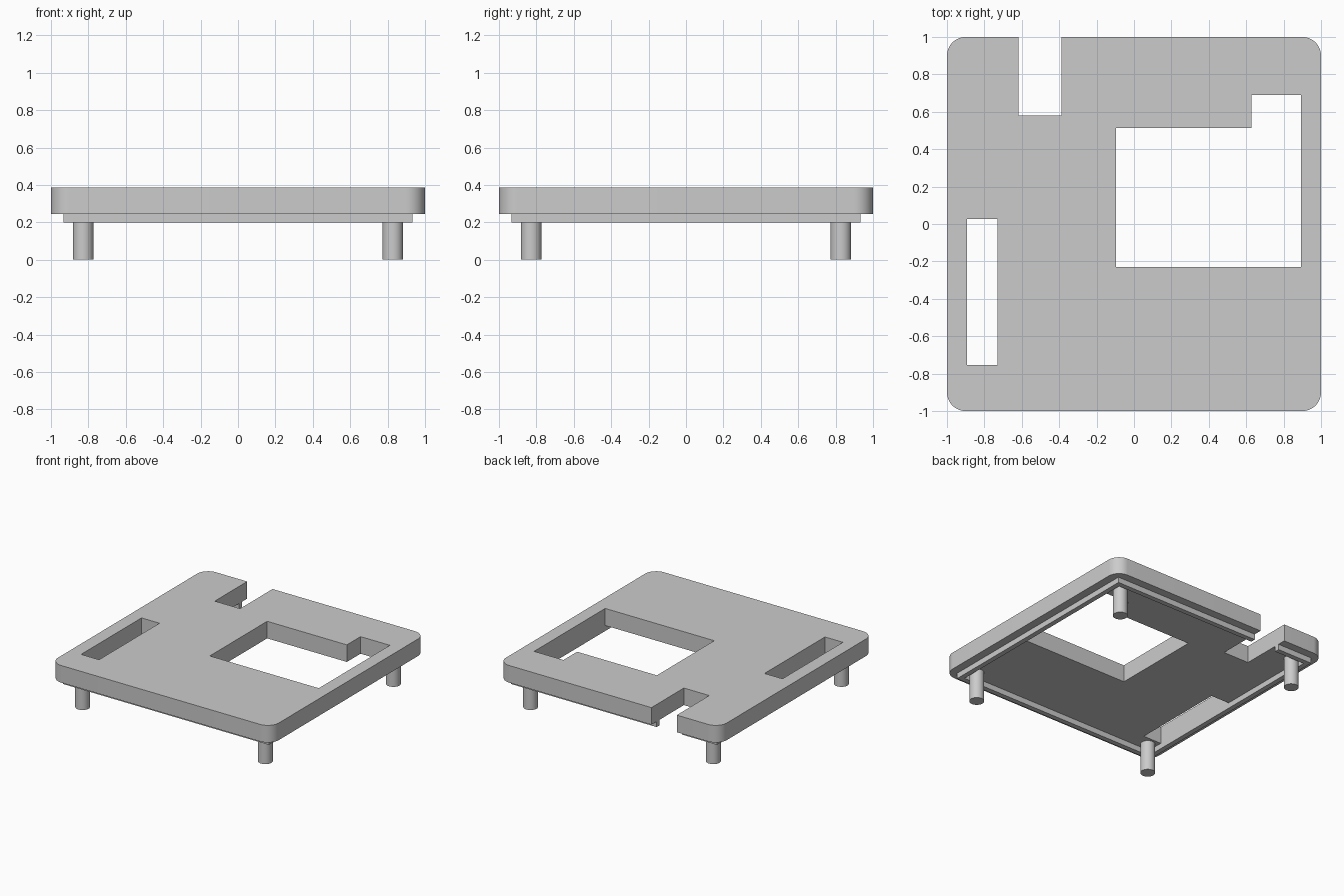
import bpy, bmesh, math

if "Cube" in bpy.data.objects:
    bpy.data.objects.remove(bpy.data.objects["Cube"], do_unlink=True)

PLATE_TOP, PLATE_BOTTOM, RIM_BOTTOM = 0.385, 0.245, 0.2

grey = bpy.data.materials.new("light_grey")
grey.use_nodes = True
grey.diffuse_color = (0.6, 0.6, 0.6, 1)
grey.node_tree.nodes["Principled BSDF"].inputs["Base Color"].default_value = (0.6, 0.6, 0.6, 1)


def prism(name, outline, z0, z1):
    """Extrude a counter-clockwise outline from z0 to z1."""
    bm = bmesh.new()
    base = bm.faces.new([bm.verts.new((x, y, z0)) for x, y in outline])
    top = bmesh.ops.extrude_face_region(bm, geom=[base], use_keep_orig=True)["geom"]
    verts = [v for v in top if isinstance(v, bmesh.types.BMVert)]
    bmesh.ops.translate(bm, verts=verts, vec=(0, 0, z1 - z0))
    bmesh.ops.recalc_face_normals(bm, faces=bm.faces)
    mesh = bpy.data.meshes.new(name)
    bm.to_mesh(mesh)
    bm.free()
    mesh.materials.append(grey)
    obj = bpy.data.objects.new(name, mesh)
    bpy.context.collection.objects.link(obj)
    return obj


def rect(x0, x1, y0, y1):
    return [(x0, y0), (x1, y0), (x1, y1), (x0, y1)]


def rounded_square(half, radius, steps=12):
    points = []
    for corner in range(4):
        mid = math.pi / 2 * corner + math.pi / 4
        cx = math.copysign(half - radius, math.cos(mid))
        cy = math.copysign(half - radius, math.sin(mid))
        for i in range(steps + 1):
            a = math.pi / 2 * (corner + i / steps)
            points.append((cx + radius * math.cos(a), cy + radius * math.sin(a)))
    return points


def select_only(obj):
    bpy.ops.object.select_all(action="DESELECT")
    obj.select_set(True)
    bpy.context.view_layer.objects.active = obj


def cut(obj, outline):
    """Cut an outline straight through an object."""
    cutter = prism("cutter", outline, -0.5, 1)
    cutter.hide_render = True
    mod = obj.modifiers.new("cut", "BOOLEAN")
    mod.operation, mod.solver, mod.object = "DIFFERENCE", "EXACT", cutter
    select_only(obj)
    bpy.ops.object.modifier_apply(modifier=mod.name)
    bpy.data.objects.remove(cutter, do_unlink=True)


def smooth(obj):
    select_only(obj)
    bpy.ops.object.shade_smooth_by_angle(angle=math.radians(30))


# Openings
notch = rect(-0.617, -0.387, 0.58, 1.2)
slot = rect(-0.893, -0.73, -0.755, 0.027)
window = [(-0.095, -0.23), (0.893, -0.23), (0.893, 0.69),
          (0.627, 0.69), (0.627, 0.513), (-0.095, 0.513)]

# Cover plate with rounded corners
plate = prism("cover_plate", rounded_square(1, 0.1), PLATE_BOTTOM, PLATE_TOP)
for opening in (notch, slot, window):
    cut(plate, opening)
smooth(plate)

# Thin square rim under the plate, interrupted by the notch
rim = prism("locating_rim", rect(-0.933, 0.933, -0.933, 0.933), RIM_BOTTOM, PLATE_BOTTOM)
cut(rim, rect(-0.893, 0.893, -0.893, 0.893))
cut(rim, notch)

# Round corner posts
for side, x in (("right", -0.828), ("left", 0.828)):
    for end, y in (("front", -0.828), ("back", 0.828)):
        bpy.ops.mesh.primitive_cylinder_add(vertices=40, radius=0.055, depth=PLATE_BOTTOM,
                                            location=(x, y, PLATE_BOTTOM / 2))
        post = bpy.context.object
        post.name = f"{end}_{side}_post"
        post.data.materials.append(grey)
        smooth(post)
